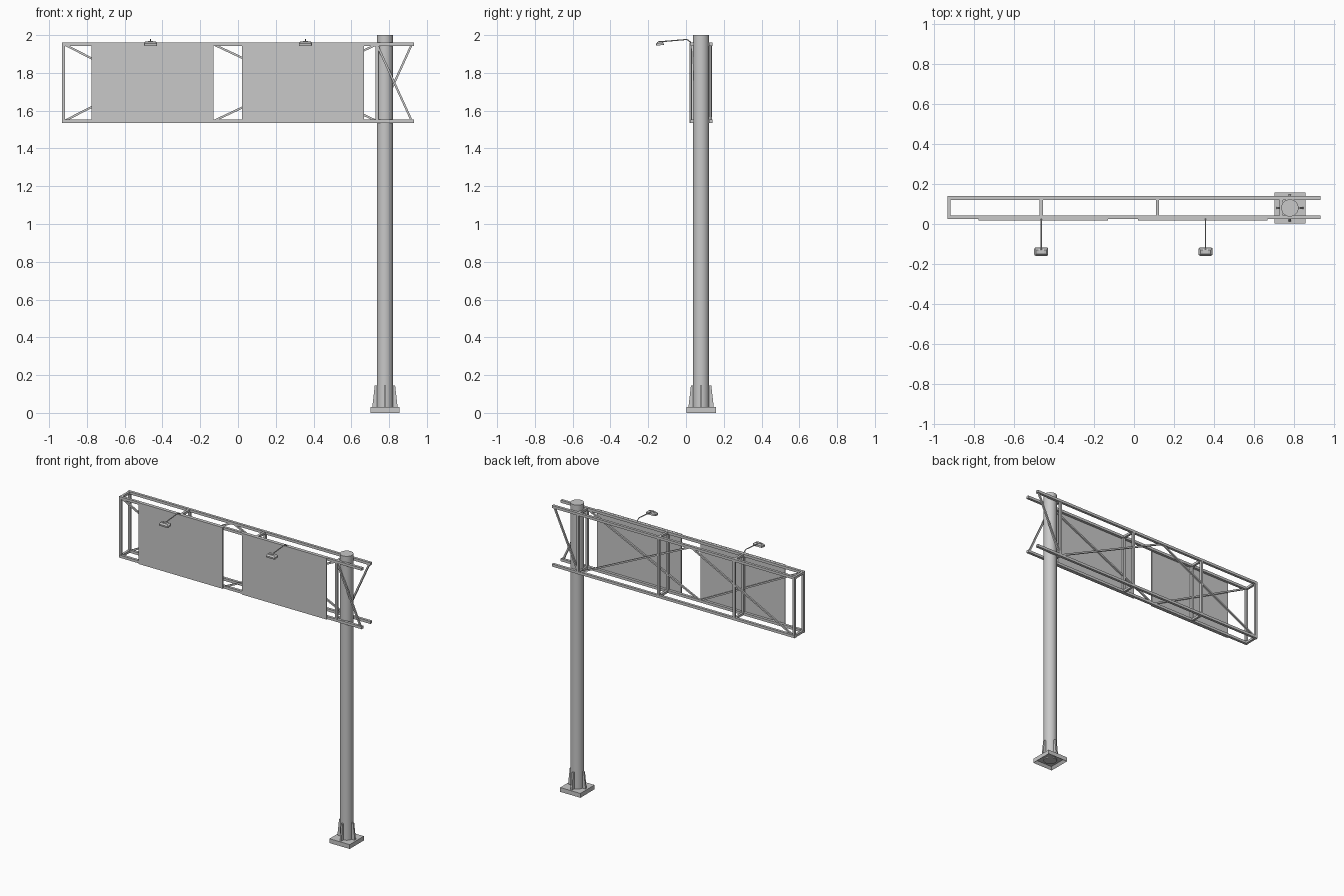
import bpy, bmesh, math
from mathutils import Vector, Matrix

cube = bpy.data.objects.get("Cube")
if cube:
    bpy.data.objects.remove(cube, do_unlink=True)

steel = bpy.data.materials.new("steel_grey")
GREY = (0.58, 0.58, 0.58, 1)
steel.use_nodes = True
steel.diffuse_color = GREY
bsdf = next(n for n in steel.node_tree.nodes if n.type == 'BSDF_PRINCIPLED')
bsdf.inputs["Base Color"].default_value = GREY


def finish(name, bm):
    """Turn a bmesh into a named object with the steel material."""
    bmesh.ops.recalc_face_normals(bm, faces=bm.faces)
    mesh = bpy.data.meshes.new(name)
    bm.to_mesh(mesh)
    bm.free()
    mesh.materials.append(steel)
    obj = bpy.data.objects.new(name, mesh)
    bpy.context.collection.objects.link(obj)
    return obj


def box(name, center, size):
    bm = bmesh.new()
    bmesh.ops.create_cube(bm, size=1, matrix=Matrix.Translation(center) @ Matrix.Diagonal((*size, 1)))
    return finish(name, bm)


def bar(name, a, b, width):
    """Square bar running from a to b."""
    a, b = Vector(a), Vector(b)
    turn = (b - a).to_track_quat('Z', 'Y').to_matrix().to_4x4()
    bm = bmesh.new()
    bmesh.ops.create_cube(bm, size=1, matrix=Matrix.Translation((a + b) / 2) @ turn
                          @ Matrix.Diagonal((width, width, (b - a).length, 1)))
    return finish(name, bm)


POLE_X, POLE_Y, RADIUS = 0.778, 0.08, 0.043
LOW, HIGH = 1.545, 1.951
FRONT, REAR = 0.034, 0.13
LEFT_END, RIGHT_END = -0.932, 0.932
CHORD, BRACE = 0.018, 0.011

# Pole
bm = bmesh.new()
bmesh.ops.create_cone(bm, cap_ends=True, segments=32, radius1=RADIUS, radius2=RADIUS, depth=1.99,
                      matrix=Matrix.Translation((POLE_X, POLE_Y, 1.005)))
pole = finish("pole", bm)
bpy.context.view_layer.objects.active = pole
pole.select_set(True)
bpy.ops.object.shade_smooth_by_angle(angle=math.radians(35))
pole.select_set(False)

# Base plate, hollow underneath
bm = bmesh.new()
bmesh.ops.create_cube(bm, size=1, matrix=Matrix.Translation((POLE_X, POLE_Y, 0.015))
                      @ Matrix.Diagonal((0.155, 0.155, 0.03, 1)))
bm.normal_update()
under = [f for f in bm.faces if f.normal.z < -0.5]
bmesh.ops.inset_region(bm, faces=under, thickness=0.02)
bmesh.ops.translate(bm, verts=under[0].verts, vec=(0, 0, 0.018))
finish("base_plate", bm)

# Four tapered fins around the foot of the pole
for i in range(4):
    bm = bmesh.new()
    profile = [(0.035, 0.03), (0.067, 0.03), (0.054, 0.145), (0.035, 0.145)]
    face = bm.faces.new([bm.verts.new((r, -0.006, z)) for r, z in profile])
    side = bmesh.ops.extrude_face_region(bm, geom=[face])["geom"]
    bmesh.ops.translate(bm, verts=[v for v in side if isinstance(v, bmesh.types.BMVert)], vec=(0, 0.012, 0))
    bmesh.ops.transform(bm, verts=bm.verts, matrix=Matrix.Translation((POLE_X, POLE_Y, 0))
                        @ Matrix.Rotation(i * math.pi / 2, 4, 'Z'))
    finish(f"base_fin_{i + 1}", bm)

# Four long truss chords
for side, y in (("front", FRONT), ("rear", REAR)):
    for level, z in (("lower", LOW), ("upper", HIGH)):
        bar(f"{side}_{level}_chord", (LEFT_END, y, z), (RIGHT_END, y, z), CHORD)

# Rectangular cross frames
for i, x in enumerate((LEFT_END + CHORD / 2, -0.463, 0.117, 0.735)):
    for side, y in (("front", FRONT), ("rear", REAR)):
        bar(f"frame_{i + 1}_{side}_post", (x, y, LOW), (x, y, HIGH), 0.016)
    for level, z in (("lower", LOW), ("upper", HIGH)):
        bar(f"frame_{i + 1}_{level}_tie", (x, FRONT, z), (x, REAR, z), 0.016)

# Zigzag braces, opposed on the two faces
nodes = (-0.92, -0.13, 0.735, 0.92)
for side, y, flip in (("front", FRONT, 1), ("rear", REAR, 0)):
    for i in range(len(nodes) - 1):
        start, end = (HIGH, LOW) if (i + flip) % 2 else (LOW, HIGH)
        bar(f"{side}_brace_{i + 1}", (nodes[i], y, start), (nodes[i + 1], y, end), BRACE)

# Sign panels
for name, x in (("right_sign_panel", -0.453), ("left_sign_panel", 0.343)):
    box(name, (x, 0.0215, 1.748), (0.646, 0.007, 0.425))


# Lamps reaching out over the panels
def lamp(name, x):
    curve = bpy.data.curves.new(name + "_arm", 'CURVE')
    curve.dimensions = '3D'
    curve.bevel_depth = 0.0035
    curve.bevel_resolution = 1
    path = [(0.03, 1.945), (0.022, 1.965), (0.005, 1.977), (-0.135, 1.965)]
    spline = curve.splines.new('POLY')
    spline.points.add(len(path) - 1)
    for point, (y, z) in zip(spline.points, path):
        point.co = (x, y, z, 1)
    curve.materials.append(steel)
    arm = bpy.data.objects.new(name + "_arm", curve)
    bpy.context.collection.objects.link(arm)

    # Rounded shade, then a tapered housing raised from its top
    bm = bmesh.new()
    bmesh.ops.create_cube(bm, size=1, matrix=Matrix.Diagonal((0.07, 0.04, 0.012, 1)))
    corners = [e for e in bm.edges if abs(e.verts[0].co.z - e.verts[1].co.z) > 0.001]
    bmesh.ops.bevel(bm, geom=corners, offset=0.007, segments=2, affect='EDGES', profile=0.5)
    bm.normal_update()
    top = [f for f in bm.faces if f.normal.z > 0.5]
    bmesh.ops.inset_region(bm, faces=top, thickness=0.01)
    bmesh.ops.translate(bm, verts=top[0].verts, vec=(0, 0, 0.008))
    bmesh.ops.transform(bm, verts=bm.verts, matrix=Matrix.Translation((x, -0.138, 1.952))
                        @ Matrix.Rotation(math.radians(8), 4, 'X'))
    finish(name + "_head", bm)
    box(name + "_mount", (x, -0.138, 1.963), (0.026, 0.016, 0.014))


lamp("right_lamp", -0.463)
lamp("left_lamp", 0.357)
